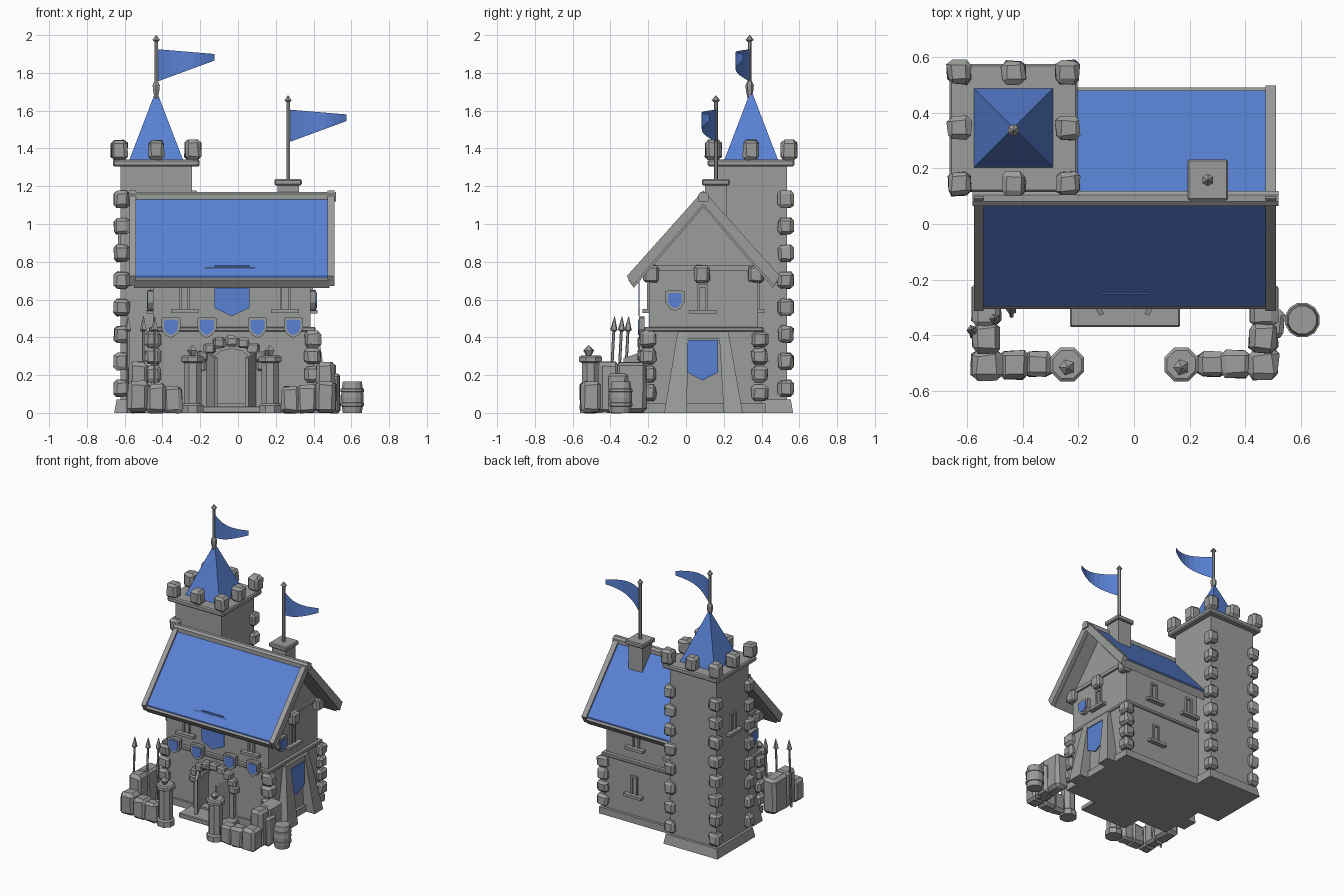
import bpy, bmesh, math, random
from mathutils import Vector, Matrix

if "Cube" in bpy.data.objects:
    bpy.data.objects.remove(bpy.data.objects["Cube"])

random.seed(4)


def material(name, rgb):
    m = bpy.data.materials.new(name)
    m.diffuse_color = (*rgb, 1)
    m.use_nodes = True
    m.node_tree.nodes["Principled BSDF"].inputs["Base Color"].default_value = m.diffuse_color
    return m


GRAY = material("stone gray", (0.33, 0.34, 0.33))
BLUE = material("royal blue", (0.10, 0.22, 0.66))


def finish(name, bm, mat):
    bmesh.ops.recalc_face_normals(bm, faces=bm.faces)
    me = bpy.data.meshes.new(name)
    bm.to_mesh(me)
    bm.free()
    me.materials.append(mat)
    ob = bpy.data.objects.new(name, me)
    bpy.context.collection.objects.link(ob)
    return ob


def hexa(name, low, z0, high, z1, mat=GRAY, bevel=0.0):
    """Block from a bottom and a top rectangle (x0, x1, y0, y1)."""
    bm = bmesh.new()
    rings = []
    for (a, b, c, d), z in ((low, z0), (high, z1)):
        rings.append([bm.verts.new((x, y, z)) for x, y in ((a, c), (b, c), (b, d), (a, d))])
    for r in rings:
        bm.faces.new(r)
    for i in range(4):
        j = (i + 1) % 4
        bm.faces.new((rings[0][i], rings[0][j], rings[1][j], rings[1][i]))
    if bevel:
        bmesh.ops.bevel(bm, geom=bm.edges[:], offset=bevel, segments=1, affect='EDGES')
    return finish(name, bm, mat)


def box(name, x0, x1, y0, y1, z0, z1, mat=GRAY, bevel=0.0):
    return hexa(name, (x0, x1, y0, y1), z0, (x0, x1, y0, y1), z1, mat, bevel)


def prism(name, pts, axis, a, b, mat=GRAY):
    """Extrude a profile along x (points are y,z) or along y (points are x,z)."""
    bm = bmesh.new()
    put = (lambda p, t: (t, p[0], p[1])) if axis == 'x' else (lambda p, t: (p[0], t, p[1]))
    A = [bm.verts.new(put(p, a)) for p in pts]
    B = [bm.verts.new(put(p, b)) for p in pts]
    bm.faces.new(A)
    bm.faces.new(B)
    for i in range(len(pts)):
        j = (i + 1) % len(pts)
        bm.faces.new((A[i], A[j], B[j], B[i]))
    return finish(name, bm, mat)


def stones(name, items):
    """Rough chamfered stones; each item is (centre, size)."""
    bm = bmesh.new()
    for c, s in items:
        part = bmesh.new()
        bmesh.ops.create_cube(part, size=1)
        bmesh.ops.scale(part, vec=s, verts=part.verts)
        bmesh.ops.bevel(part, geom=part.edges[:], offset=min(s) * 0.2, segments=1, affect='EDGES')
        for v in part.verts:
            v.co += Vector(c) + Vector([random.uniform(-.05, .05) * min(s) for _ in range(3)])
        me = bpy.data.meshes.new("tmp")
        part.to_mesh(me)
        part.free()
        bm.from_mesh(me)
        bpy.data.meshes.remove(me)
    return finish(name, bm, GRAY)


def lathe(name, x, y, profile, n=8, mat=GRAY):
    """Turned shape from (radius, z) points."""
    bm = bmesh.new()
    rings = [[bm.verts.new((x + r * math.cos((k + .5) * math.tau / n),
                            y + r * math.sin((k + .5) * math.tau / n), z)) for k in range(n)]
             for r, z in profile]
    for p, q in zip(rings, rings[1:]):
        for k in range(n):
            bm.faces.new((p[k], p[(k + 1) % n], q[(k + 1) % n], q[k]))
    bm.faces.new(rings[0])
    bm.faces.new(rings[-1])
    return finish(name, bm, mat)


def facing(ob, x, y, z, turn):
    ob.matrix_world = Matrix.Translation((x, y, z)) @ Matrix.Rotation(math.radians(turn), 4, 'Z')


def window(name, x, y, z, turn):
    """Arrow slit with sill, modelled facing -y."""
    facing(box(name + "_sill", -.073, .073, -.035, .01, -.01, .01), x, y, z, turn)
    for s in (-1, 1):
        facing(box(name + "_jamb", s * .022 - .006, s * .022 + .006, -.012, .01, .01, .13), x, y, z, turn)
    facing(box(name + "_head", -.028, .028, -.012, .01, .13, .145), x, y, z, turn)


SHIELD = [(-.05, .05), (0, .056), (.05, .05), (.05, -.01), (.028, -.042), (0, -.056), (-.028, -.042), (-.05, -.01)]


def shield(name, x, y, z, turn):
    facing(prism(name + "_rim", SHIELD, 'y', -.018, .01), x, y, z, turn)
    facing(prism(name + "_face", [(a * .74, b * .74) for a, b in SHIELD], 'y', -.023, -.018, BLUE), x, y, z, turn)


def flag(name, x, y, z):
    bm = bmesh.new()
    n = 8
    rows = []
    for i in range(n + 1):
        t = i / n
        yy = y - .075 * math.sin(math.pi * .85 * t)
        rows.append([bm.verts.new((x + .3 * t, yy, z - .025 * t)),
                     bm.verts.new((x + .3 * t, yy, z - .17 + .11 * t))])
    for a, b in zip(rows, rows[1:]):
        bm.faces.new((a[0], a[1], b[1], b[0]))
    finish(name, bm, BLUE)


# Tower
TX, TY = -.433, .345
box("tower_body", TX - .19, TX + .19, TY - .19, TY + .19, 0, 1.31)
hexa("tower_base", (TX - .222, TX + .222, TY - .222, TY + .222), 0,
     (TX - .21, TX + .21, TY - .21, TY + .21), .07)
box("tower_platform", TX - .23, TX + .23, TY - .23, TY + .23, 1.305, 1.342, bevel=.008)
stones("tower_merlons", [((TX + i * .195, TY + j * .2, 1.392), (.085, .085, .105))
                         for i in (-1, 0, 1) for j in (-1, 0, 1) if i or j])
hexa("tower_roof", (TX - .142, TX + .142, TY - .142, TY + .142), 1.34,
     (TX - .004, TX + .004, TY - .004, TY + .004), 1.70, BLUE)
stones("tower_corner_stones", [((TX + i * .183, TY + j * .183, .13 + k * .143), (.082, .082, .088))
                               for i, j in ((-1, -1), (-1, 1), (1, 1)) for k in range(8)])
window("tower_window_left", TX - .19, TY, .86, -90)

# Flag poles
lathe("tower_pole", TX, .337, [(.01, 1.66), (.02, 1.71), (.022, 1.735), (.01, 1.76), (.01, 1.965),
                               (.022, 1.975), (.002, 2.0)], 6)
flag("tower_flag", TX + .008, .337, 1.925)
lathe("chimney_pole", .265, .158, [(.011, 1.235), (.011, 1.645), (.022, 1.655), (.002, 1.68)], 6)
flag("chimney_flag", .275, .158, 1.605)

# Chimney
box("chimney_body", .208, .322, .1, .215, .85, 1.21)
box("chimney_cap", .192, .338, .085, .232, 1.205, 1.237, bevel=.006)

# House lower storey, with an open arched doorway in the front wall
box("lower_house", -.46, .40, -.13, .40, 0, .44)
arch = [(-.035 + .115 * math.cos(a), .24 + .1 * math.sin(a)) for a in [math.pi * k / 6 for k in range(7)]]
prism("front_wall", [(-.46, 0), (-.46, .44), (.40, .44), (.40, 0), (.08, 0)] + arch + [(-.15, 0)], 'y', -.21, -.13)
box("house_base", -.475, .42, -.225, .42, 0, .05)
box("storey_band", -.47, .41, -.222, .41, .43, .455, bevel=.005)
stones("house_corner_stones", [((x, y, z), (.085, .085, .085))
                               for x, y in ((-.45, -.2), (.395, -.2), (.395, .39)) for z in (.105, .205, .3, .39)])

# House upper storey with gables
prism("upper_house", [(-.195, .44), (-.195, .77), (.092, 1.1), (.38, .77), (.38, .44)], 'x', -.45, .385)
for x0, x1 in ((-.465, -.45), (.385, .40)):
    box("gable_beam", x0, x1, -.18, .37, .755, .78)
stones("beam_ends", [((x, y, .735), (.065, .08, .09)) for x in (-.455, .395) for y in (-.185, .085, .37)])

# Roof
RY, SL = .092, 1.12


def chevron(half, top, thick):
    return [(RY - half, top - half * SL), (RY, top), (RY + half, top - half * SL),
            (RY + half - .03, top - half * SL - thick * .7), (RY, top - thick), (RY - half + .03, top - half * SL - thick * .7)]


prism("roof_slab", chevron(.398, 1.15, .06), 'x', -.55, .485)
for s in (-1, 1):
    prism("roof_blue_panel", [(RY + s * a, 1.15 + h - a * SL) for a, h in ((.02, 0), (.388, 0), (.388, .009), (.02, .009))],
          'x', -.545, .477, BLUE)
for x0, x1 in ((-.575, -.54), (.473, .51)):
    prism("barge_board", chevron(.405, 1.178, .075), 'x', x0, x1)
prism("ridge_beam", [(RY - .027, 1.118), (RY - .027, 1.158), (RY - .012, 1.17), (RY + .012, 1.17),
                     (RY + .027, 1.158), (RY + .027, 1.118)], 'x', -.58, .52)

# Windows
for i, (x, y, z, t) in enumerate([(-.283, -.195, .54, 0), (.25, -.195, .54, 0), (.385, .088, .535, 90),
                                  (-.45, -.02, .535, -90), (.14, .38, .54, 180), (-.17, .38, .54, 180),
                                  (.14, .40, .2, 180)]):
    window("window_%d" % i, x, y, z, t)

# Shields
for i, x in enumerate((-.355, -.165, .103, .293)):
    shield("shield_front_%d" % i, x, -.23, .453, 0)
shield("shield_right", .395, -.058, .595, 90)
shield("shield_left", -.46, -.12, .595, -90)

# Front banner and its bar
BANNER = [(-.125, .78), (.06, .78), (.06, .555), (-.033, .512), (-.125, .555)]
prism("front_banner", BANNER, 'y', -.252, -.246, BLUE)
box("front_banner_bar", -.178, .09, -.257, -.243, .755, .769)

# Side buttresses, lintel and hanging banner
for name, low, high in (("buttress_right_front", (.38, .49, -.115, .005), (.38, .425, -.045, .01)),
                        ("buttress_right_back", (.38, .49, .2, .30), (.38, .425, .175, .225)),
                        ("buttress_left", (-.55, -.44, -.115, .005), (-.485, -.44, -.045, .01))):
    hexa(name, low, 0, high, .425)
box("buttress_lintel", .39, .425, -.04, .225, .39, .43)
prism("side_banner", [(.005, .385), (.17, .385), (.17, .215), (.088, .172), (.005, .215)], 'x', .418, .425, BLUE)

# Doorway: step, jambs, arch stones and open leaves
box("door_step", -.23, .165, -.37, -.2, 0, .035, bevel=.005)
for s in (-1, 1):
    box("door_jamb", -.035 + s * .14 - .025, -.035 + s * .14 + .025, -.24, -.2, 0, .26)
    ob = prism("door_leaf", [(-.115, .035), (0, .035), (0, .325), (-.115, .29)], 'x', -.009, .009)
    facing(ob, -.035 + s * .13, -.222, 0, -s * 25)
stones("door_arch_stones", [((-.035 + .165 * math.cos(a), -.225, .25 + .13 * math.sin(a)), (.062, .06, .055))
                            for a in [math.pi * k / 8 for k in range(9)]])

# Courtyard walls with gate pillars
for side, px in (("left", -.24), ("right", .17)):
    s = -1 if side == "left" else 1
    e = -.53 if s < 0 else .465
    stones("yard_wall_" + side, [((e, -.505, .085), (.11, .11, .17)), ((e - s * .1, -.505, .075), (.11, .1, .15)),
                                 ((e - s * .185, -.505, .07), (.1, .09, .14)),
                                 ((e, -.41, .135), (.1, .11, .265)), ((e, -.29, .135), (.1, .16, .265))])
    lathe("gate_pillar_" + side, px, -.505, [(.062, 0), (.062, .04), (.05, .05), (.05, .265), (.066, .272),
                                             (.066, .295), (.055, .303)])
    lathe("gate_finial_" + side, px, -.515, [(.012, .30), (.03, .33), (.004, .357)], 5)
stones("wall_block", [((.50, -.36, .105), (.08, .1, .21))])

# Spears leaning on the left wall
for i, (x, y) in enumerate(((-.582, -.375), (-.5, -.335), (-.44, -.30))):
    ob = lathe("spear_%d" % i, 0, 0, [(.008, 0), (.008, .43), (.02, .44), (.002, .51)], 5)
    ob.matrix_world = Matrix.Translation((x, y - .03, 0)) @ Matrix.Rotation(math.radians(-3), 4, 'X')

# Barrel
lathe("barrel", .605, -.345, [(.052, 0), (.058, .035), (.064, .037), (.064, .052), (.06, .054), (.062, .082),
                              (.06, .11), (.064, .112), (.064, .127), (.058, .129), (.052, .165)], 12)
